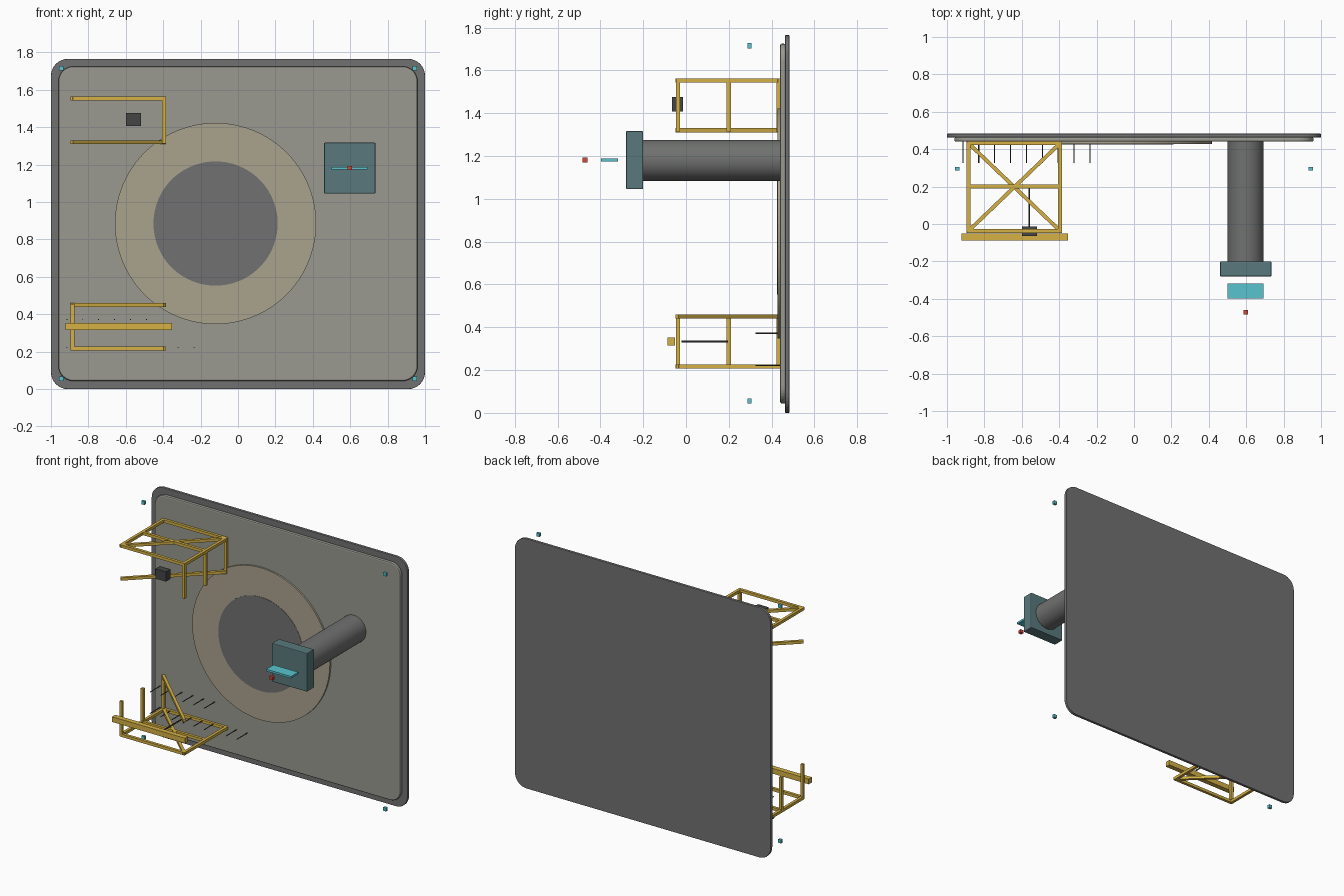
import bpy, math
from mathutils import Vector

if "Cube" in bpy.data.objects:
    bpy.data.objects.remove(bpy.data.objects["Cube"])


def mat(name, r, g, b):
    m = bpy.data.materials.new(name)
    m.diffuse_color = (r, g, b, 1)
    m.use_nodes = True
    m.node_tree.nodes["Principled BSDF"].inputs["Base Color"].default_value = m.diffuse_color
    return m


DARK = mat("dark_grey", 0.16, 0.165, 0.16)
PANEL = mat("warm_grey", 0.32, 0.32, 0.28)
TAN = mat("tan", 0.40, 0.36, 0.27)
GOLD = mat("gold", 0.66, 0.44, 0.06)
TEAL = mat("teal", 0.10, 0.19, 0.20)
CYAN = mat("cyan", 0.10, 0.55, 0.62)
RED = mat("red", 0.70, 0.06, 0.04)
BLACK = mat("charcoal", 0.06, 0.06, 0.06)


def finish(o, name, m):
    o.name = name
    o.data.materials.append(m)
    return o


def bevel(o, w, seg=2):
    b = o.modifiers.new("bevel", 'BEVEL')
    b.width, b.segments = w, seg
    b.limit_method = 'ANGLE'


def box(name, x, y, z, m, bev=0):
    """Box from (min, max) ranges."""
    bpy.ops.mesh.primitive_cube_add(size=1)
    o = bpy.context.object
    for v in o.data.vertices:
        v.co = [r[0] + (c + 0.5) * (r[1] - r[0]) for c, r in zip(v.co, (x, y, z))]
    if bev:
        bevel(o, bev)
    return finish(o, name, m)


def rod(name, x, z, y0, y1, r, m, sides=12):
    """Cylinder along y."""
    bpy.ops.mesh.primitive_cylinder_add(vertices=sides, radius=r, depth=y1 - y0,
                                        location=(x, (y0 + y1) / 2, z),
                                        rotation=(math.pi / 2, 0, 0))
    o = finish(bpy.context.object, name, m)
    bpy.ops.object.shade_smooth_by_angle()
    return o


def beam(name, a, b, m, w=0.02):
    """Square bar between two points."""
    a, b = Vector(a), Vector(b)
    d = b - a
    bpy.ops.mesh.primitive_cube_add(size=1)
    o = bpy.context.object
    for v in o.data.vertices:
        v.co = (v.co.x * w, v.co.y * w, v.co.z * (d.length + w * 0.6))
    o.location = (a + b) / 2
    up = 'X' if abs(d.normalized().z) > 0.9 else 'Y'
    if up == 'Y':
        o.rotation_euler = (math.pi / 2, 0, math.atan2(d.y, d.x) + math.pi / 2)
    return finish(o, name, m)


def rounded_plate(name, hx, z0, z1, y0, y1, r, m, bev):
    pts = []
    for cx, cz, a0 in ((hx - r, z1 - r, 0), (r - hx, z1 - r, 90),
                       (r - hx, z0 + r, 180), (hx - r, z0 + r, 270)):
        for i in range(9):
            a = math.radians(a0 + i * 90 / 8)
            pts.append((cx + r * math.cos(a), cz + r * math.sin(a)))
    n = len(pts)
    verts = [(x, y, z) for y in (y0, y1) for x, z in pts]
    faces = [list(range(n)), list(range(2 * n - 1, n - 1, -1))]
    faces += [[(i + 1) % n, i, n + i, n + (i + 1) % n] for i in range(n)]
    me = bpy.data.meshes.new(name)
    me.from_pydata(verts, [], faces)
    o = bpy.data.objects.new(name, me)
    bpy.context.collection.objects.link(o)
    bevel(o, bev)
    return finish(o, name, m)


def ring(name, cx, cz, r0, r1, y0, y1, m, n=96):
    prof = ((r0, y0), (r1, y0), (r1, y1), (r0, y1))
    verts, faces = [], []
    for i in range(n):
        a = 2 * math.pi * i / n
        verts += [(cx + r * math.cos(a), y, cz + r * math.sin(a)) for r, y in prof]
        j = (i + 1) % n
        faces += [[i * 4 + k, i * 4 + (k + 1) % 4, j * 4 + (k + 1) % 4, j * 4 + k]
                  for k in range(4)]
    me = bpy.data.meshes.new(name)
    me.from_pydata(verts, [], faces)
    o = bpy.data.objects.new(name, me)
    bpy.context.collection.objects.link(o)
    return finish(o, name, m)


# back wall and raised panel
rounded_plate("back_plate", 1.0, 0, 1.765, 0.463, 0.483, 0.09, DARK, 0.003)
rounded_plate("front_panel", 0.96, 0.043, 1.725, 0.44, 0.465, 0.08, PANEL, 0.008)

# round port
ring("port_ring", -0.12, 0.885, 0.33, 0.538, 0.428, 0.442, TAN)
rod("port_disc", -0.12, 0.885, 0.426, 0.442, 0.332, DARK, 96)

# arm with head, blade and indicator
rod("arm_post", 0.597, 1.18, -0.21, 0.445, 0.096, DARK, 48)
box("arm_head", (0.46, 0.735), (-0.28, -0.2), (1.045, 1.317), TEAL, 0.005)
box("head_blade", (0.5, 0.693), (-0.398, -0.317), (1.174, 1.188), CYAN)
box("indicator", (0.585, 0.609), (-0.483, -0.46), (1.17, 1.193), RED)

# corner markers
for sx in (-1, 1):
    for z in (0.055, 1.715):
        box("corner_marker", (sx * 0.945 - 0.012, sx * 0.945 + 0.012),
            (0.287, 0.305), (z - 0.012, z + 0.012), CYAN)

# open gold cages: square frame, three posts and diagonals
L, R, F, M, B = -0.885, -0.395, -0.037, 0.2, 0.432


def cage(name, x_post, x_far, z_frame, z_end):
    for y in (F, M, B):
        beam(name + "_cross_bar", (L, y, z_frame), (R, y, z_frame), GOLD)
        beam(name + "_post", (x_post, y, z_frame), (x_post, y, z_end), GOLD)
    for x in (L, R):
        beam(name + "_side_bar", (x, F, z_frame), (x, B, z_frame), GOLD)
    for z in (z_frame, z_end):
        beam(name + "_diagonal", (x_far, F, z), (x_post, B, z), GOLD)


cage("upper_cage", R, L, 1.553, 1.32)
cage("lower_cage", L, R, 0.217, 0.45)

# cage fittings
box("lower_bumper", (-0.923, -0.353), (-0.087, -0.052), (0.316, 0.353), GOLD)
box("upper_block", (-0.6, -0.518), (-0.065, -0.014), (1.407, 1.476), BLACK)
rod("lower_rod", -0.56, 0.333, -0.02, 0.197, 0.005, BLACK)

# two rows of pins
for z, count in ((0.372, 6), (0.221, 9)):
    for i in range(count):
        rod("pin", -0.915 + 0.085 * i, z, 0.325, 0.442, 0.003, BLACK, 8)
